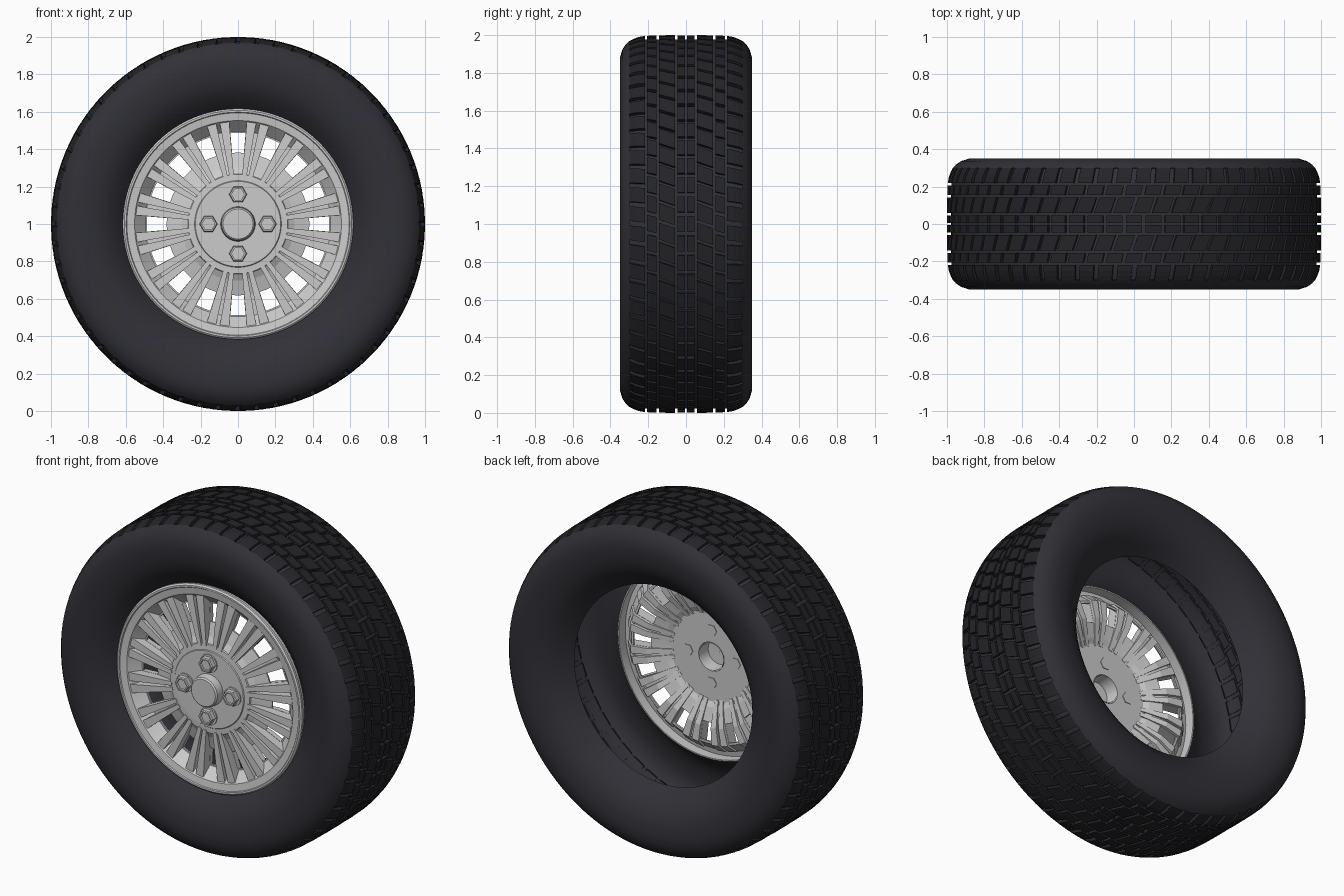
import bpy, bmesh, math
from math import sin, cos, pi, tau

if "Cube" in bpy.data.objects:
    bpy.data.objects.remove(bpy.data.objects["Cube"])


def pt(r, a, y):
    """Point at radius r and angle a around the axle (along y, at z = 1)."""
    return (r * sin(a), y, 1 + r * cos(a))


def material(name, rgb):
    m = bpy.data.materials.new(name)
    m.diffuse_color = (*rgb, 1)
    m.use_nodes = True
    m.node_tree.nodes["Principled BSDF"].inputs["Base Color"].default_value = m.diffuse_color
    return m


def finish(bm, name, mat=None, smooth=None):
    bmesh.ops.recalc_face_normals(bm, faces=bm.faces)
    me = bpy.data.meshes.new(name)
    bm.to_mesh(me)
    bm.free()
    ob = bpy.data.objects.new(name, me)
    bpy.context.collection.objects.link(ob)
    if mat:
        me.materials.append(mat)
    if smooth:
        bpy.ops.object.select_all(action='DESELECT')
        ob.select_set(True)
        bpy.context.view_layer.objects.active = ob
        bpy.ops.object.shade_smooth_by_angle(angle=math.radians(smooth))
    return ob


def lathe(bm, profile, angles, closed=False, skip=lambda i, j: False):
    """Revolve (r, y) points around the axle."""
    rings = [[bm.verts.new(pt(r, a, y)) for r, y in profile] for a in angles]
    n = len(profile)
    for i in range(len(rings)):
        p, q = rings[i], rings[(i + 1) % len(rings)]
        for j in range(n if closed else n - 1):
            if not skip(i, j):
                k = (j + 1) % n
                bm.faces.new((p[j], p[k], q[k], q[j]))


def ring(n):
    return [tau * i / n for i in range(n)]


def prism(bm, outline, a0, a1):
    """Radial slab: (r, y) outline swept between two angles."""
    p = [bm.verts.new(pt(r, a0, y)) for r, y in outline]
    q = [bm.verts.new(pt(r, a1, y)) for r, y in outline]
    bm.faces.new(p)
    bm.faces.new(q[::-1])
    for j in range(len(p)):
        k = (j + 1) % len(p)
        bm.faces.new((p[j], q[j], q[k], p[k]))


rubber = material("rubber", (0.030, 0.030, 0.038))
tread_mat = material("tread_rubber", (0.018, 0.018, 0.022))

# Tyre carcass: open shell, mirrored profile with a sunken tread band
half = [(.978, .10), (.977, .215), (.970, .25), (.950, .298), (.969, .30),
        (.952, .318), (.925, .336), (.885, .349), (.84, .35), (.79, .345),
        (.74, .333), (.69, .308), (.645, .27), (.61, .235), (.592, .215)]
bm = bmesh.new()
lathe(bm, [(r, -y) for r, y in half[::-1]] + half, ring(120))
finish(bm, "tyre_carcass", rubber, 35)

# Tread blocks: rows of (y stations with radius), skew, angular fill
N = 60
rows = [
    ([(.006, 1.0), (.046, 1.0)], 0.0, .80),
    ([(.058, 1.0), (.142, .999)], 0.03, .84),
    ([(.155, .999), (.206, .997)], 0.012, .82),
    ([(.218, .996), (.25, .990), (.278, .980), (.30, .969)], 0.01, .76),
]
bm = bmesh.new()
for side in (-1, 1):
    for ri, (stations, skew, fill) in enumerate(rows):
        y0, y1 = stations[0][0], stations[-1][0]
        for i in range(N):
            mid = tau * (i + .5 * (ri % 2)) / N
            w = pi / N * fill
            grid = []
            for y, r in stations:
                s = skew * ((y - y0) / (y1 - y0) - .5) * side
                grid.append([bm.verts.new(pt(rr, mid + s + d, y * side)) for rr, d in
                             ((r - .024, -w), (r, -w), (r, w), (r - .024, w))])
            for p, q in zip(grid, grid[1:]):
                for j in range(3):
                    bm.faces.new((p[j], p[j + 1], q[j + 1], q[j]))
            bm.faces.new(grid[0])
            bm.faces.new(grid[-1][::-1])
finish(bm, "tread_blocks", tread_mat)

# Rim flange with outer lip and dished inner wall
bm = bmesh.new()
lathe(bm, [(.595, -.20), (.60, -.25), (.617, -.258), (.617, -.272), (.608, -.280),
           (.598, -.280), (.594, -.274), (.553, -.268), (.495, -.205), (.487, -.205),
           (.487, -.195), (.50, -.195), (.556, -.256), (.588, -.262), (.587, -.20)],
      ring(96), closed=True)
finish(bm, "rim_flange", None, 25)

# Wheel disc: dished plate with 16 windows left open
W = 16
SECTOR = tau / W
angles, in_window = [], []
for s in range(W):
    for k, d in enumerate((-.083, 0, .083, .14, .196, .253)):
        angles.append(s * SECTOR + d)
        in_window.append(k < 2)
bm = bmesh.new()
lathe(bm, [(.25, -.262), (.30, -.235), (.38, -.212), (.49, -.205)], angles,
      skip=lambda i, j: j == 2 and in_window[i])
ob = finish(bm, "wheel_disc")
sol = ob.modifiers.new("thickness", 'SOLIDIFY')
sol.thickness = .014
sol.offset = 0

# Ribs: a pair beside each window
rib = [(.255, -.272), (.40, -.268), (.55, -.262), (.553, -.235),
       (.50, -.180), (.40, -.185), (.255, -.240)]
bm = bmesh.new()
for s in range(W):
    for side in (-1, 1):
        prism(bm, rib, s * SECTOR + side * .086, s * SECTOR + side * .178)
finish(bm, "spoke_ribs")

# Hub plate with stepped face and a central bore
bm = bmesh.new()
lathe(bm, [(.085, -.275), (.228, -.275), (.232, -.270), (.265, -.268),
           (.268, -.262), (.268, -.242), (.085, -.242)], ring(64), closed=True)
finish(bm, "hub_plate", None, 25)

# Centre cap: short tapered cup, open at the back
bm = bmesh.new()
lathe(bm, [(.085, -.242), (.093, -.275), (.093, -.285), (.088, -.322), (.080, -.330),
           (.001, -.330), (.001, -.320), (.075, -.318), (.080, -.242)], ring(48))
finish(bm, "centre_cap", None, 25)


def local_turn(bm, profile, n, cx, cz, turn=0):
    """Small lathed piece around an axis parallel to the axle."""
    rings = [[bm.verts.new((cx + r * cos(turn + tau * i / n), y,
                            cz + r * sin(turn + tau * i / n))) for i in range(n)]
             for r, y in profile]
    for p, q in zip(rings, rings[1:]):
        for i in range(n):
            k = (i + 1) % n
            bm.faces.new((p[i], p[k], q[k], q[i]))
    bm.faces.new(rings[-1])


# Four hexagonal wheel nuts, each with a washer and its bolt end at the back
bm = bmesh.new()
for k in range(4):
    cx, cz = .158 * cos(k * pi / 2), 1 + .158 * sin(k * pi / 2)
    local_turn(bm, [(.055, -.274), (.055, -.282), (.040, -.282)], 24, cx, cz)
    local_turn(bm, [(.048, -.28), (.048, -.308), (.043, -.314), (.034, -.314),
                    (.034, -.300)], 6, cx, cz)
    local_turn(bm, [(.036, -.244), (.036, -.238)], 6, cx, cz)
finish(bm, "wheel_nuts")
